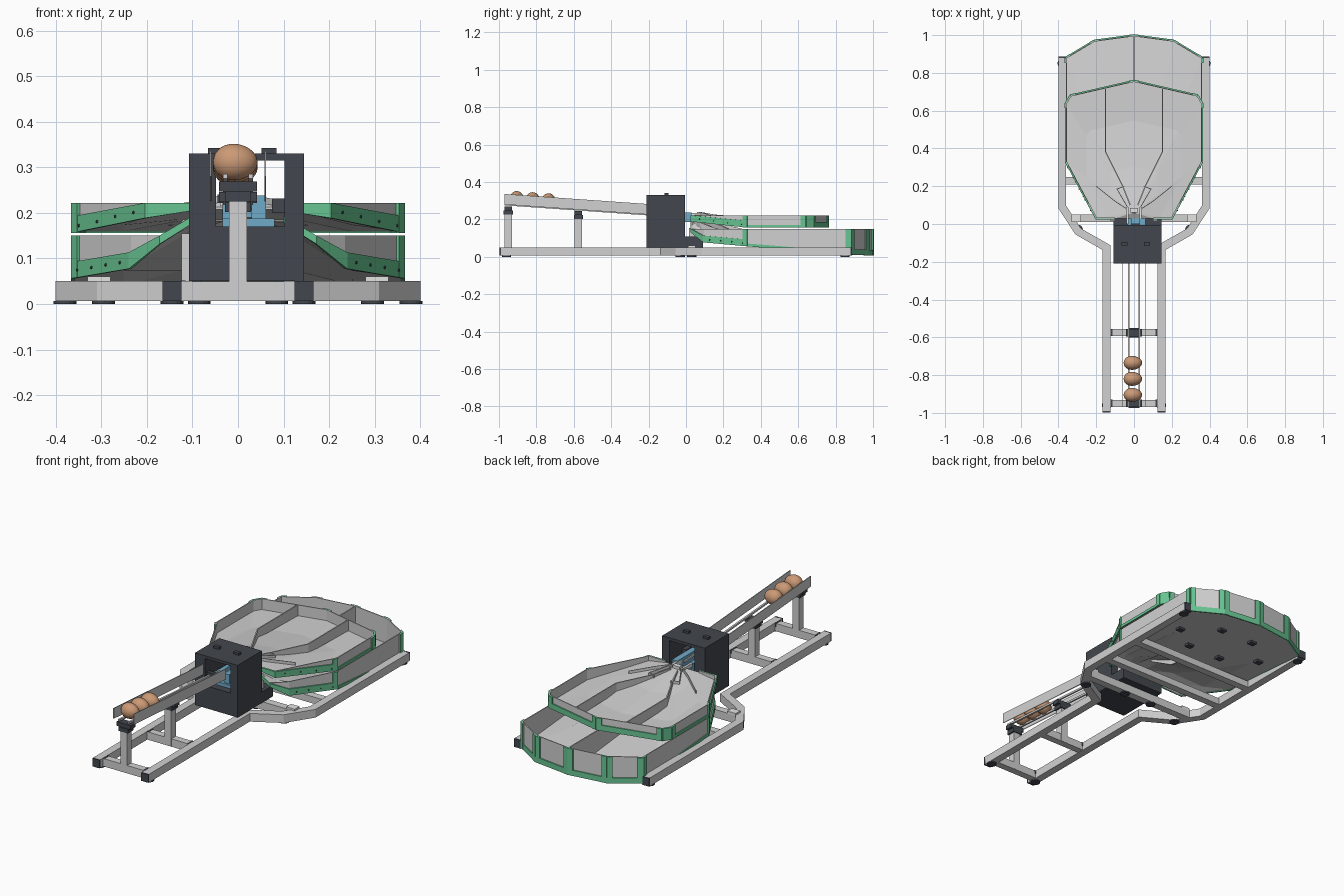
import bpy, bmesh, math
from mathutils import Vector, Matrix

if "Cube" in bpy.data.objects:
    bpy.data.objects.remove(bpy.data.objects["Cube"], do_unlink=True)


def material(name, r, g, b):
    m = bpy.data.materials.new(name)
    m.use_nodes = True
    m.diffuse_color = (r, g, b, 1)
    m.node_tree.nodes["Principled BSDF"].inputs["Base Color"].default_value = (r, g, b, 1)
    return m


GREY = material("light grey metal", 0.64, 0.64, 0.64)
GREEN = material("green brackets", 0.14, 0.56, 0.29)
DARK = material("charcoal plastic", 0.055, 0.062, 0.075)
TAN = material("tan egg shell", 0.6, 0.32, 0.18)
BLUE = material("blue plastic", 0.16, 0.40, 0.58)
WHITE = material("white fittings", 0.78, 0.78, 0.77)


def finish(name, bm, mat):
    bmesh.ops.recalc_face_normals(bm, faces=bm.faces)
    me = bpy.data.meshes.new(name)
    bm.to_mesh(me)
    bm.free()
    me.materials.append(mat)
    ob = bpy.data.objects.new(name, me)
    bpy.context.collection.objects.link(ob)
    return ob


def boxes(name, mat, *spans):
    """Boxes, each given as x0, x1, y0, y1, z0, z1."""
    bm = bmesh.new()
    for x0, x1, y0, y1, z0, z1 in spans:
        mid = Vector((x0 + x1, y0 + y1, z0 + z1)) / 2
        size = Matrix.Diagonal((x1 - x0, y1 - y0, z1 - z0, 1))
        bmesh.ops.create_cube(bm, size=1, matrix=Matrix.Translation(mid) @ size)
    return finish(name, bm, mat)


def discs(name, mat, spots, radius, z0, z1):
    bm = bmesh.new()
    for x, y in spots:
        bmesh.ops.create_cone(bm, cap_ends=True, segments=16, radius1=radius, radius2=radius,
                              depth=z1 - z0, matrix=Matrix.Translation((x, y, (z0 + z1) / 2)))
    return finish(name, bm, mat)


def ribbon(name, mat, paths, a, b, low, high, sides=(1, -1)):
    """Mitred upright strips along paths, from offset a to b, mirrored in x."""
    bm = bmesh.new()
    for path in paths:
        pts = [Vector(p) for p in path]
        dirs = [(q - p).normalized() for p, q in zip(pts, pts[1:])]
        for s in sides:
            rings = []
            for i, p in enumerate(pts):
                d0, d1 = dirs[max(i - 1, 0)], dirs[min(i, len(dirs) - 1)]
                n = Vector((-d0.y - d1.y, d0.x + d1.x)).normalized()
                n /= max(n.dot(Vector((-d0.y, d0.x))), 0.4)
                u, v, z0, z1 = p + n * a, p + n * b, low(*p), high(*p)
                rings.append([bm.verts.new((s * c.x, c.y, z))
                              for c, z in ((u, z0), (v, z0), (v, z1), (u, z1))])
            for r, t in zip(rings, rings[1:]):
                for k in range(4):
                    j = (k + 1) % 4
                    bm.faces.new((r[k], r[j], t[j], t[k]))
            bm.faces.new(rings[0])
            bm.faces.new(rings[-1])
    return finish(name, bm, mat)


def level(z):
    return lambda x, y: z


# Base frame
RAIL = [(0.145, -0.99), (0.145, -0.125), (0.295, -0.04), (0.38, 0.09), (0.38, 0.88)]
ribbon("base_rails", GREY, [RAIL], -0.021, 0.021, level(0.006), level(0.05))
boxes("front_cross_bars", GREY, *[(-0.13, 0.13, y - 0.019, y + 0.019, 0.007, 0.049)
                                  for y in (-0.95, -0.575)])
boxes("rear_cross_bars", GREY, *[(-w, w, y - 0.02, y + 0.02, 0.006, z)
                                 for w, y, z in ((0.33, 0.03, 0.049), (0.37, 0.23, 0.042),
                                                 (0.37, 0.46, 0.042))])
boxes("rail_end_caps", DARK, *[(x - 0.021, x + 0.021, y - 0.006, y + 0.006, 0.006, 0.05)
                               for x, y in ((0.145, -0.992), (-0.145, -0.992),
                                            (0.38, 0.881), (-0.38, 0.881))])
discs("feet", DARK, [(s * x, y) for s in (1, -1)
                     for x, y in ((0.145, -0.96), (0.295, -0.03), (0.38, 0.85), (0.085, 0.03))],
      0.025, 0, 0.007)
boxes("frame_pads", WHITE, *[(s * 0.305 - 0.025, s * 0.305 + 0.025, 0.01, 0.05, 0.045, 0.06)
                             for s in (1, -1)])
boxes("tray_legs", GREY, *[(s * 0.112 - 0.012, s * 0.112 + 0.012, 0.015, 0.045, 0.045, 0.155)
                           for s in (1, -1)])


# Sloping infeed track with its posts
def track_low(x, y):
    return 0.28 - 0.07 * (y + 0.97)


ribbon("track_walls", GREY, [[(0.06, -0.97), (0.06, -0.19)]], -0.002, 0.002, track_low,
       lambda x, y: track_low(x, y) + 0.056)
ribbon("track_rods", GREY, [[(0.028, -0.97), (0.028, -0.02)]], -0.005, 0.005,
       lambda x, y: track_low(x, y) - 0.005, lambda x, y: track_low(x, y) + 0.005)
for label, y, top in (("front", -0.95, 0.255), ("middle", -0.575, 0.232)):
    boxes(label + "_post", GREY, (-0.02, 0.02, y - 0.02, y + 0.02, 0.008, top - 0.01))
    boxes(label + "_post_cap", DARK,
          (-0.042, 0.042, y - 0.02, y + 0.02, top - 0.008, top + 0.014),
          (-0.028, 0.028, y - 0.025, y + 0.025, top - 0.03, top - 0.008))
    boxes(label + "_bar_brackets", DARK, *[(s * 0.12 - 0.005, s * 0.12 + 0.005,
                                            y - 0.018, y + 0.02, 0.03, 0.051) for s in (1, -1)])

# Eggs on the track
for i, y in enumerate((-0.905, -0.82, -0.735)):
    bm = bmesh.new()
    bmesh.ops.create_uvsphere(bm, u_segments=24, v_segments=14, radius=1)
    for v in bm.verts:
        taper = 1 - 0.08 * v.co.x
        v.co = (v.co.x * 0.049 - 0.006, v.co.y * 0.037 * taper + y,
                v.co.z * 0.04 * taper + track_low(0, y) + 0.036)
    for f in bm.faces:
        f.smooth = True
    finish("egg_%d" % (i + 1), bm, TAN)

# Weighing housing
boxes("housing", DARK, (-0.108, 0.145, -0.21, -0.005, 0.05, 0.17),
      (-0.108, -0.048, -0.21, -0.005, 0.17, 0.315), (0.102, 0.145, -0.21, -0.005, 0.17, 0.315),
      (-0.108, 0.145, -0.21, -0.005, 0.315, 0.33), (-0.108, 0.145, -0.005, 0.09, 0.05, 0.108))
boxes("lid_knobs", DARK, *[(x - 0.016, x + 0.016, -0.114, -0.094, 0.329, 0.342)
                           for x in (-0.05, 0.068)])
boxes("scale_cradle", BLUE, (-0.034, 0.08, -0.17, -0.03, 0.17, 0.188),
      (-0.034, -0.012, -0.16, 0.03, 0.185, 0.225), (0.03, 0.062, -0.16, 0.03, 0.185, 0.238),
      (-0.035, 0.045, 0.0, 0.06, 0.19, 0.205))
boxes("servo", DARK, (0.075, 0.103, -0.16, -0.11, 0.2, 0.232),
      (-0.045, 0.042, -0.2, -0.18, 0.222, 0.24))
boxes("gate_arms", WHITE, (-0.04, -0.028, 0.0, 0.09, 0.215, 0.235),
      (0.028, 0.04, 0.0, 0.09, 0.215, 0.235), (-0.02, 0.02, 0.06, 0.085, 0.225, 0.24))

# Collecting trays: faceted funnel floors with upright walls
FOCUS = Vector((0, 0.06))


def upper_floor(x, y):
    r = (Vector((x, y)) - FOCUS).length
    return max(0.164, 0.23 - 0.165 * r)


def lower_floor(x, y):
    r = (Vector((x, y)) - FOCUS).length
    return min(0.185, 0.3 - 0.93 * r) if r < 0.23 else 0.086 - 0.1 * (r - 0.23)


def build_tray(label, front, back, floor, rim):
    half = front + back
    k = len(front)
    top = lambda x, y: max(rim, floor(x, y) + 0.008)
    # floor panels
    loop = half + [(-x, y) for x, y in reversed(half) if x > 0]
    bm = bmesh.new()
    rings = []
    for t in (0.1, 0.35, 0.7, 1):
        ring = [FOCUS.lerp(Vector(p), t) for p in loop]
        rings.append([bm.verts.new((p.x, p.y, floor(p.x, p.y))) for p in ring])
    bm.faces.new(rings[0])
    for r, q in zip(rings, rings[1:]):
        for i in range(len(loop)):
            j = (i + 1) % len(loop)
            bm.faces.new((r[i], r[j], q[j], q[i]))
    sheet = finish(label + "_floor", bm, GREY).modifiers.new("thickness", "SOLIDIFY")
    sheet.thickness = 0.005
    # walls with green base strips, deeper at the front and back
    ribbon(label + "_walls", GREY, [half], 0, 0.005, floor, top)
    under = lambda x, y: floor(x, y) - 0.008
    over = lambda h: lambda x, y: min(floor(x, y) + h, top(x, y))
    ribbon(label + "_front_strips", GREEN, [half[:k]], -0.006, 0.002, under, over(0.028))
    ribbon(label + "_side_strips", GREEN, [half[k - 1:k + 1]], -0.005, 0.001, under, over(0.007))
    ribbon(label + "_back_strips", GREEN, [half[k:]], -0.006, 0.001, under, over(0.022))
    # green posts where wall panels meet
    posts = []
    for i in range(k - 2, len(half) - 1):
        p, q = Vector(half[i]), Vector(half[i + 1])
        step = (q - p).normalized() * 0.027
        posts.append((q - step, q))
        if i >= k:
            posts.append((p, p + step))
    ribbon(label + "_corner_posts", GREEN, posts, -0.007, 0.001, under, top)
    # bolts on the front strips
    bm = bmesh.new()
    for t in (0.15, 0.4, 0.65, 0.9):
        p = Vector(half[k - 2]).lerp(Vector(half[k - 1]), t)
        for s in (1, -1):
            spot = Vector((s * (p.x + 0.005), p.y - 0.003, floor(*p) + 0.008))
            bmesh.ops.create_icosphere(bm, subdivisions=1, radius=0.004,
                                       matrix=Matrix.Translation(spot))
    finish(label + "_bolts", bm, DARK)
    return top


upper_top = build_tray("upper_tray", [(0.1, 0.03), (0.2, 0.03), (0.36, 0.33)],
                       [(0.36, 0.64), (0.335, 0.68), (0, 0.757)], upper_floor, 0.222)
lower_top = build_tray("lower_tray", [(0.1, 0.03), (0.17, 0.03), (0.235, 0.095), (0.36, 0.33)],
                       [(0.36, 0.88), (0.21, 0.97), (0, 0.998)], lower_floor, 0.15)

# Dividers and the small guide fins near the gate
ribbon("upper_dividers", GREY, [[(0.15, 0.722), (0.15, 0.38), (0.06, 0.2), (0.02, 0.1)]],
       -0.003, 0.003, upper_floor, upper_top)
ribbon("guide_fins", GREY, [[(0.03, 0.075), (0.1, 0.12), (0.2, 0.2)],
                            [(0.035, 0.09), (0.09, 0.185), (0.05, 0.2)]],
       -0.002, 0.002, upper_floor, lambda x, y: upper_floor(x, y) + 0.015)
ribbon("lower_divider", GREY, [[(0, 0.12), (0, 0.3), (0, 0.995)]], -0.003, 0.003, lower_floor,
       lower_top, sides=(1,))

# Clips under the lower tray
boxes("floor_clips", DARK, *[(s * x - 0.018, s * x + 0.018, y - 0.015, y + 0.015,
                              lower_floor(x, y) - 0.018, lower_floor(x, y) - 0.003)
                             for s in (1, -1)
                             for x, y in ((0.1, 0.56), (0.1, 0.82), (0.26, 0.68))])
